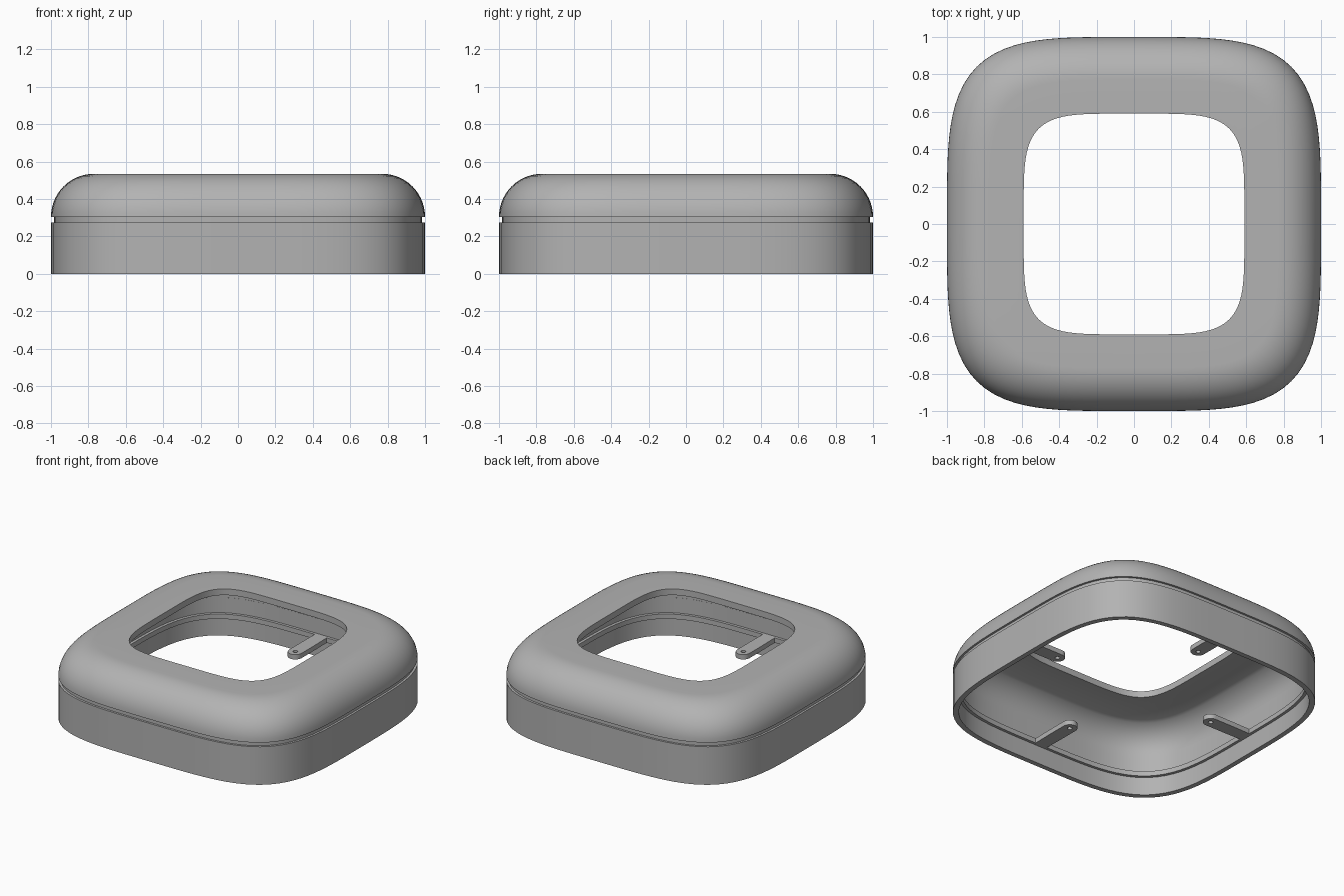
import bpy, bmesh, math

if "Cube" in bpy.data.objects:
    bpy.data.objects.remove(bpy.data.objects["Cube"])

SIDES = 128
grey = bpy.data.materials.new("plain grey")
grey.diffuse_color = (0.45, 0.45, 0.45, 1)
grey.use_nodes = True
grey.node_tree.nodes["Principled BSDF"].inputs["Base Color"].default_value = grey.diffuse_color


def finish(name, bm, angle=30):
    bmesh.ops.recalc_face_normals(bm, faces=bm.faces[:])
    mesh = bpy.data.meshes.new(name)
    bm.to_mesh(mesh)
    bm.free()
    mesh.materials.append(grey)
    obj = bpy.data.objects.new(name, mesh)
    bpy.context.collection.objects.link(obj)
    bpy.ops.object.select_all(action='DESELECT')
    obj.select_set(True)
    bpy.context.view_layer.objects.active = obj
    bpy.ops.object.shade_smooth_by_angle(angle=math.radians(angle))
    return obj


def squircle(r, a):
    # rounded square outline, a little squarer towards the opening
    n = 4 + max(0, 1 - r) * 1.8
    c, s = math.cos(a), math.sin(a)
    k = r / (abs(c) ** n + abs(s) ** n) ** (1 / n)
    return c * k, s * k


def ring(name, profile):
    # sweep a closed (radius, height) profile round the rounded square
    bm = bmesh.new()
    rows = []
    for i in range(SIDES):
        a = 2 * math.pi * i / SIDES
        rows.append([bm.verts.new((*squircle(r, a), z)) for r, z in profile])
    m = len(profile)
    for i in range(SIDES):
        p, q = rows[i], rows[(i + 1) % SIDES]
        for j in range(m):
            k = (j + 1) % m
            bm.faces.new((p[j], q[j], q[k], p[k]))
    return finish(name, bm)


def arc(cx, cz, rad, start, end, steps):
    return [(cx + rad * math.cos(math.radians(start + (end - start) * i / steps)),
             cz + rad * math.sin(math.radians(start + (end - start) * i / steps)))
            for i in range(steps + 1)]


# lower wall with a small ledge on its inner side
ring("base_wall", [(1, 0), (1, 0.275), (0.965, 0.275), (0.965, 0.165), (0.945, 0.165),
                   (0.945, 0.13), (0.965, 0.13), (0.965, 0)])

# recessed seam between wall and cover
ring("seam_ring", [(0.985, 0.275), (0.985, 0.305), (0.966, 0.305), (0.966, 0.275)])

# domed cover with a central opening
ring("top_cover", arc(0.77, 0.305, 0.23, 0, 90, 14) + [(0.59, 0.535), (0.59, 0.49)]
     + arc(0.77, 0.305, 0.2, 67.7, 0, 10))


def tab(name, turn):
    # mounting tab: round inner end with a screw hole, square end in the wall
    half, length, hole, centre, count = 0.05, 0.30, 0.016, 0.655, 40
    bm = bmesh.new()
    loops = []
    for rad, z in ((0, 0.165), (0, 0.13), (hole, 0.13), (hole, 0.165)):
        loop = []
        for i in range(count):
            a = 2 * math.pi * i / count
            u, v = math.cos(a), math.sin(a)
            if rad:
                u, v = u * rad, v * rad
            elif u > 1e-6:
                k = min(length / u, half / max(abs(v), 1e-6))
                u, v = u * k, v * k
            else:
                u, v = u * half, v * half
            x, y = centre + u, v
            c, s = math.cos(turn), math.sin(turn)
            loop.append(bm.verts.new((x * c - y * s, x * s + y * c, z)))
        loops.append(loop)
    for n in range(4):
        p, q = loops[n], loops[(n + 1) % 4]
        for i in range(count):
            k = (i + 1) % count
            bm.faces.new((p[i], p[k], q[k], q[i]))
    return finish(name, bm)


# one tab in the middle of each side
for i, side in enumerate(("right", "back", "left", "front")):
    tab("mounting_tab_" + side, i * math.pi / 2)
